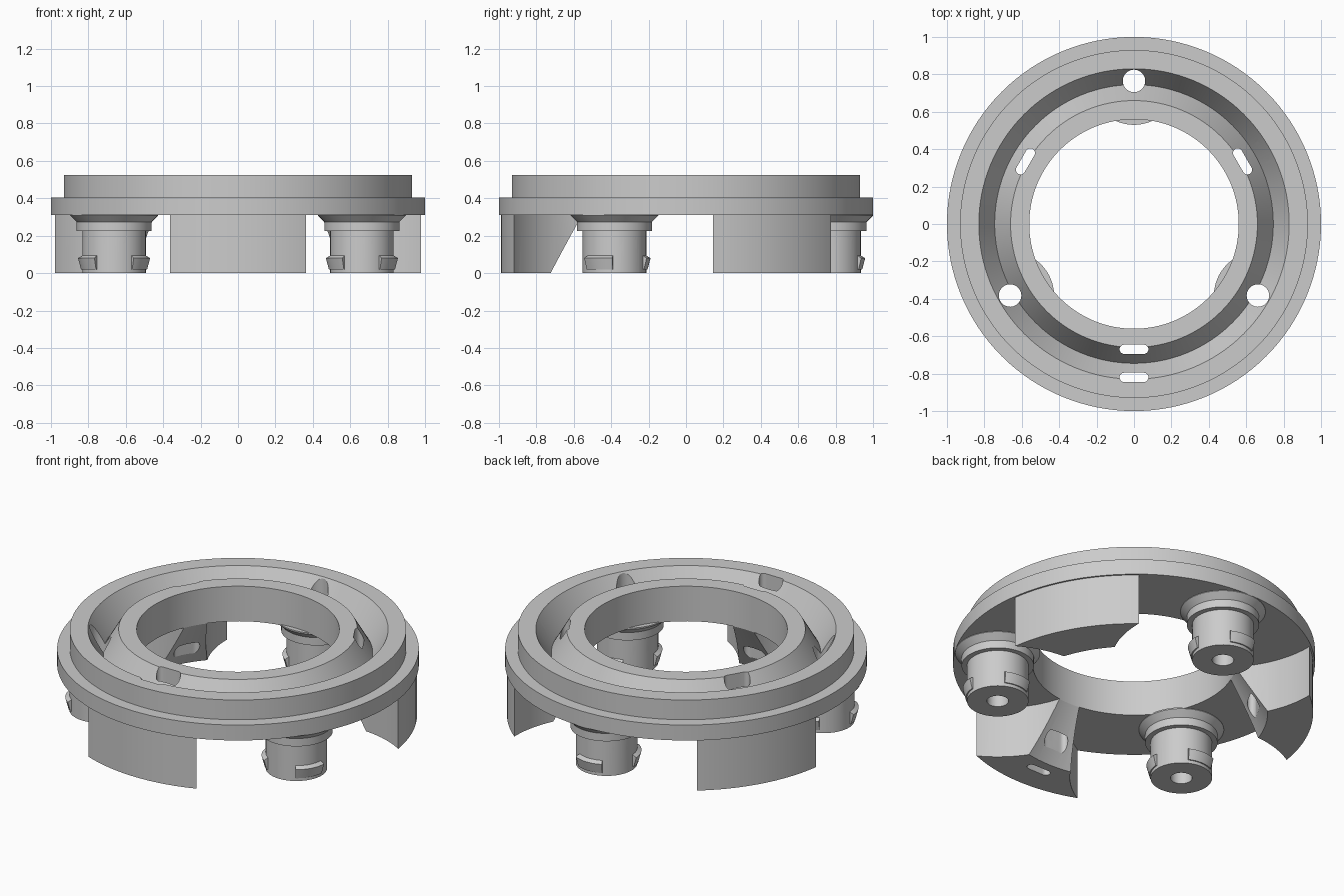
import bpy, bmesh, math
from mathutils import Matrix, Vector

if "Cube" in bpy.data.objects:
    bpy.data.objects.remove(bpy.data.objects["Cube"])

grey = bpy.data.materials.new("plain grey")
grey.use_nodes = True
grey.diffuse_color = (0.6, 0.6, 0.6, 1)
grey.node_tree.nodes["Principled BSDF"].inputs["Base Color"].default_value = (0.6, 0.6, 0.6, 1)

CLIP_ANGLES = [90, 210, 330]
SLOT_ANGLES = [30, 150, 270]
CLIP_RADIUS = 0.765


def polar(radius, degrees, z=0):
    a = math.radians(degrees)
    return Vector((radius * math.cos(a), radius * math.sin(a), z))


def make_object(name, bm):
    bmesh.ops.recalc_face_normals(bm, faces=bm.faces)
    mesh = bpy.data.meshes.new(name)
    bm.to_mesh(mesh)
    bm.free()
    mesh.materials.append(grey)
    obj = bpy.data.objects.new(name, mesh)
    bpy.context.collection.objects.link(obj)
    return obj


def lathe(name, profile, steps, start=0, sweep=360):
    """Revolve a closed (radius, z) profile; partial sweeps get end caps."""
    bm = bmesh.new()
    full = sweep == 360
    count = steps if full else steps + 1
    rings = [[bm.verts.new(polar(r, start + sweep * i / steps, z)) for r, z in profile]
             for i in range(count)]
    n = len(profile)
    for i in range(steps):
        a, b = rings[i], rings[(i + 1) % count]
        for j in range(n):
            k = (j + 1) % n
            bm.faces.new((a[j], a[k], b[k], b[j]))
    if not full:
        bm.faces.new(rings[0])
        bm.faces.new(rings[-1])
    return make_object(name, bm)


def cylinder(name, radius, low, high, center, segments=48):
    bm = bmesh.new()
    move = Matrix.Translation(center + Vector((0, 0, (low + high) / 2)))
    bmesh.ops.create_cone(bm, cap_ends=True, segments=segments, radius1=radius,
                          radius2=radius, depth=high - low, matrix=move)
    return make_object(name, bm)


def stadium(name, half_straight, radius, depth, matrix):
    """Rounded slot outline, long in local x, extruded along local z."""
    bm = bmesh.new()
    outline = []
    for side, first in ((1, -90), (-1, 90)):
        for i in range(13):
            p = polar(radius, first + 15 * i)
            outline.append(bm.verts.new((p.x + side * half_straight, p.y, 0)))
    face = bm.faces.new(outline)
    grown = bmesh.ops.extrude_face_region(bm, geom=[face])["geom"]
    bmesh.ops.translate(bm, vec=(0, 0, depth),
                        verts=[v for v in grown if isinstance(v, bmesh.types.BMVert)])
    bm.transform(matrix)
    return make_object(name, bm)


def cut(target, cutters):
    """Subtract every cutter, bake the result and drop the cutters."""
    for c in cutters:
        c.hide_render = True
        mod = target.modifiers.new("cut", "BOOLEAN")
        mod.operation = "DIFFERENCE"
        mod.solver = "EXACT"
        mod.object = c
    bpy.context.view_layer.update()
    graph = bpy.context.evaluated_depsgraph_get()
    mesh = bpy.data.meshes.new_from_object(target.evaluated_get(graph))
    target.modifiers.clear()
    target.data = mesh
    for c in cutters:
        bpy.data.objects.remove(c)


def smooth(obj):
    bpy.ops.object.select_all(action="DESELECT")
    obj.select_set(True)
    bpy.context.view_layer.objects.active = obj
    bpy.ops.object.shade_smooth_by_angle(angle=math.radians(25))


# Ring with a V groove on top and a skirt below that becomes the three legs
ring = lathe("ring_with_legs", [
    (0.56, 0.525), (0.66, 0.525), (0.745, 0.378), (0.83, 0.525), (0.93, 0.525),
    (0.93, 0.405), (1.0, 0.405), (1.0, 0.31), (0.99, 0.31), (0.99, 0),
    (0.739, 0), (0.56, 0.31)], 128)

cutters = []
for angle in CLIP_ANGLES:
    center = polar(CLIP_RADIUS, angle)
    # Round clearance around each clip, leaving concave leg sides
    cutters.append(cylinder("clearance_cutter", 0.616, -0.2, 0.311, center, 96))
    cutters.append(cylinder("bore_cutter", 0.06, -0.1, 0.7, center))
for angle in SLOT_ANGLES:
    for radius in (0.67, 0.82):
        place = (Matrix.Translation(polar(radius, angle, -0.1))
                 @ Matrix.Rotation(math.radians(angle + 90), 4, "Z"))
        cutters.append(stadium("slot_cutter", 0.052, 0.025, 0.9, place))
cut(ring, cutters)
smooth(ring)

# Snap clip: flange, collar and a hollow stem split by three arched slots
clip = lathe("clip", [
    (0.06, 0.316), (0.235, 0.316), (0.235, 0.308), (0.2, 0.273), (0.2, 0.225),
    (0.17, 0.225), (0.17, 0), (0.06, 0)], 64)
cutters = []
for angle in SLOT_ANGLES:
    place = (Matrix.Rotation(math.radians(angle), 4, "Z")
             @ Matrix.Rotation(math.radians(90), 4, "Y"))
    cutters.append(stadium("arch_cutter", 0.13, 0.058, 0.3, place))
cut(clip, cutters)
smooth(clip)

# Barbs on the three fingers of the stem
barbs = [lathe("clip_barb", [(0.15, 0.02), (0.177, 0.02), (0.193, 0.08), (0.168, 0.095),
                             (0.15, 0.095)], 12, angle - 27, 54) for angle in CLIP_ANGLES]
for barb in barbs:
    smooth(barb)

# Place one clip with barbs under each bore
for i, angle in enumerate(CLIP_ANGLES):
    for part in [clip] + barbs:
        obj = part if i == 0 else part.copy()
        if i:
            bpy.context.collection.objects.link(obj)
        obj.location = polar(CLIP_RADIUS, angle)
